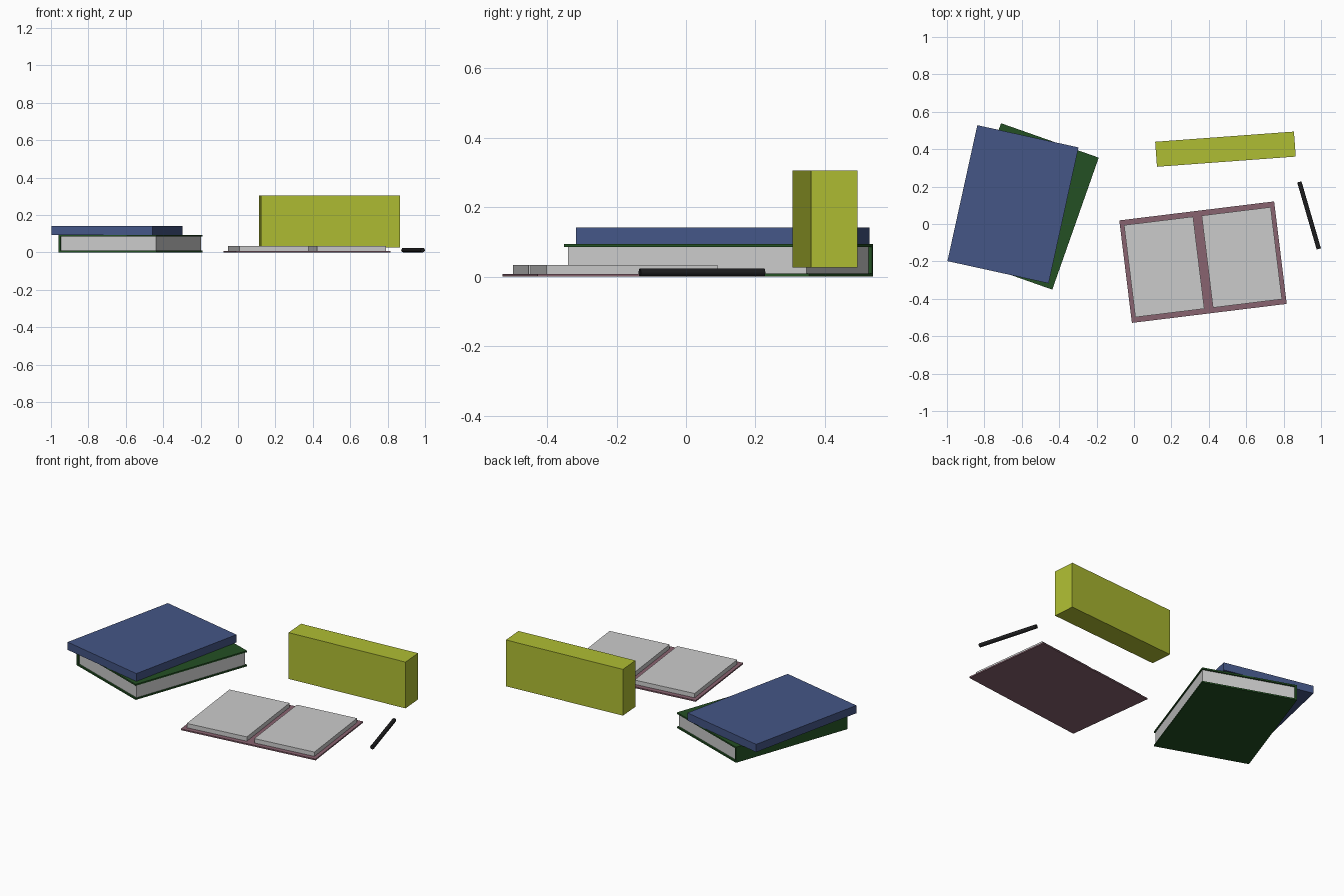
import bpy, bmesh, math
from mathutils import Matrix

if "Cube" in bpy.data.objects:
    bpy.data.objects.remove(bpy.data.objects["Cube"])


def material(name, rgb):
    m = bpy.data.materials.new(name)
    m.diffuse_color = (*rgb, 1)
    m.use_nodes = True
    m.node_tree.nodes["Principled BSDF"].inputs["Base Color"].default_value = m.diffuse_color
    return m


NAVY = material("navy", (0.058, 0.093, 0.24))
GREEN = material("dark_green", (0.017, 0.08, 0.017))
OLIVE = material("olive", (0.43, 0.51, 0.033))
MAUVE = material("mauve", (0.25, 0.125, 0.16))
BLACK = material("black", (0.013, 0.013, 0.014))


def finish(name, bm, frame, mat):
    me = bpy.data.meshes.new(name)
    bm.to_mesh(me)
    bm.free()
    if mat:
        me.materials.append(mat)
    ob = bpy.data.objects.new(name, me)
    x, y, deg = frame
    ob.location = (x, y, 0)
    ob.rotation_euler.z = math.radians(deg)
    bpy.context.collection.objects.link(ob)
    return ob


def box(name, frame, xs, ys, zs, mat=None):
    """Box given by local ranges, placed in a frame (x, y, turn)."""
    bm = bmesh.new()
    bmesh.ops.create_cube(bm, size=1)
    for v in bm.verts:
        v.co = [r[0] if c < 0 else r[1] for c, r in zip(v.co, (xs, ys, zs))]
    return finish(name, bm, frame, mat)


# Lower closed book: two boards, spine on the left, page block
low = (-0.574, 0.094, -19.4)
w, d, h, t = 0.277, 0.374, 0.094, 0.009
for name, z in (("green_bottom_board", 0), ("green_top_board", h - t)):
    box(name, low, (-w, w), (-d, d), (z, z + t), GREEN)
box("green_spine", low, (-w, -w + 0.011), (-d, d), (t, h - t), GREEN)
box("green_book_pages", low, (-w + 0.011, w - 0.006), (-d + 0.01, d - 0.01), (t, h - t))

# Solid book resting on top
box("blue_book", (-0.647, 0.1055, -12.4), (-0.277, 0.277), (-0.372, 0.372), (h, 0.141), NAVY)

# Open book: flat cover and two page blocks
opened = (0.369, -0.204, 7)
box("open_book_cover", opened, (-0.417, 0.417), (-0.276, 0.276), (0, 0.008), MAUVE)
for name, x in (("left_pages", -0.209), ("right_pages", 0.209)):
    box(name, opened, (x - 0.186, x + 0.186), (-0.248, 0.248), (0.008, 0.034))

# Standing block behind the open book
box("olive_block", (0.489, 0.40, 4.2), (-0.372, 0.372), (-0.067, 0.067), (0.026, 0.305), OLIVE)

# Pen lying on its side
bm = bmesh.new()
bmesh.ops.create_cone(bm, cap_ends=True, segments=12, radius1=0.0118, radius2=0.0118, depth=0.373,
                      matrix=Matrix.Translation((0, 0, 0.0118)) @ Matrix.Rotation(math.pi / 2, 4, 'X'))
finish("pen", bm, (0.936, 0.046, 16.2), BLACK)
